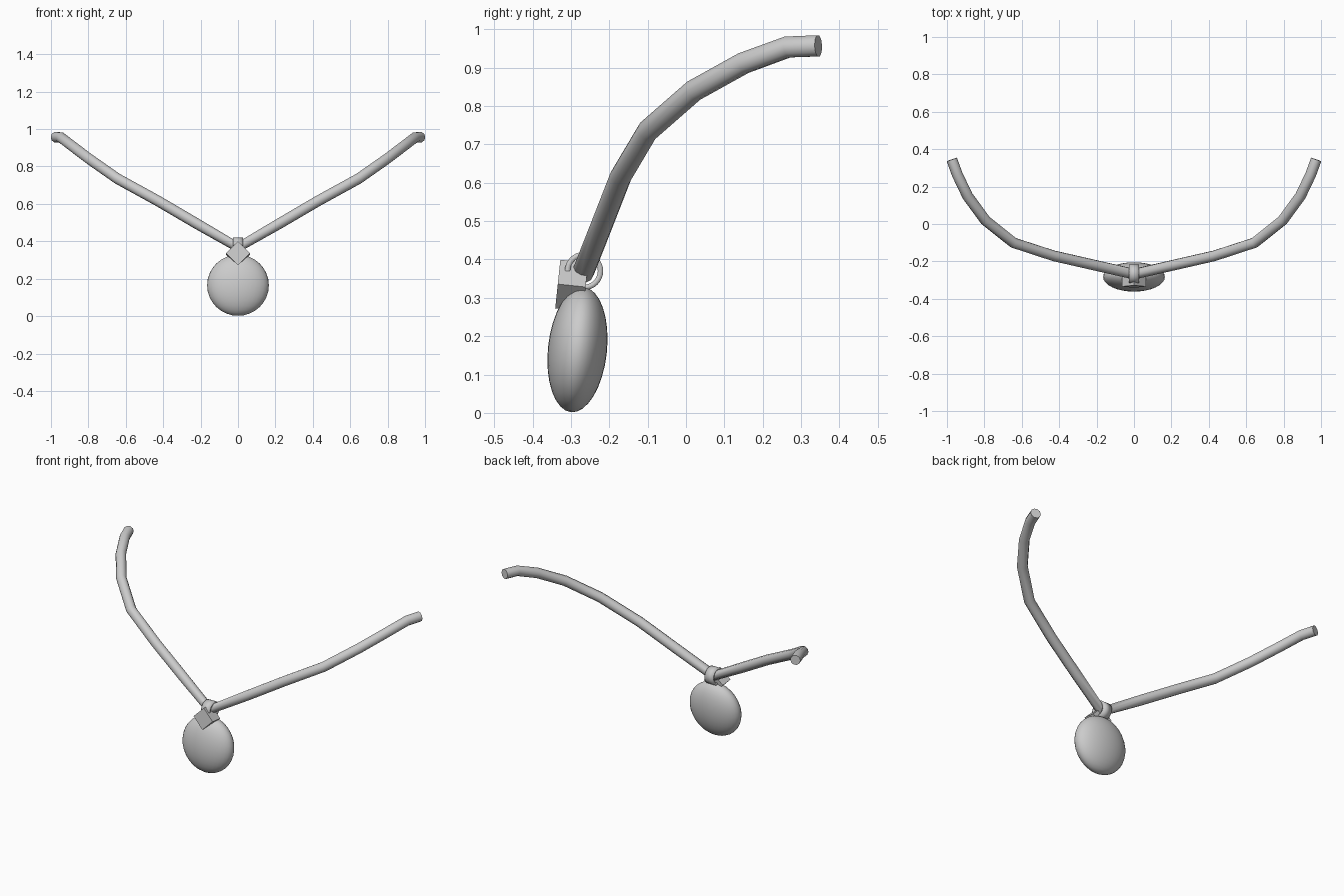
import bpy
from math import radians

if "Cube" in bpy.data.objects:
    bpy.data.objects.remove(bpy.data.objects["Cube"])

TILT = radians(-6)


def finish(ob, name, smooth=True):
    ob.name = name
    bpy.ops.object.select_all(action='DESELECT')
    ob.select_set(True)
    bpy.context.view_layer.objects.active = ob
    bpy.ops.object.transform_apply(location=False, rotation=True, scale=True)
    if smooth:
        bpy.ops.object.shade_smooth_by_angle(angle=radians(40))


# Cord: one half path, mirrored through the low point at the front
half = [(0.22, -0.218, 0.494), (0.43, -0.17, 0.617), (0.645, -0.10, 0.735),
        (0.795, 0.02, 0.84), (0.89, 0.15, 0.912), (0.945, 0.265, 0.954),
        (0.974, 0.345, 0.957)]
path = [(-x, y, z) for x, y, z in reversed(half)] + [(0, -0.268, 0.367)] + half
curve = bpy.data.curves.new("cord", 'CURVE')
curve.dimensions = '3D'
curve.bevel_depth = 0.029
curve.bevel_resolution = 3
curve.use_fill_caps = True
spline = curve.splines.new('POLY')
spline.points.add(len(path) - 1)
for point, co in zip(spline.points, path):
    point.co = (*co, 1)
cord = bpy.data.objects.new("cord", curve)
bpy.context.collection.objects.link(cord)
bpy.ops.object.select_all(action='DESELECT')
cord.select_set(True)
bpy.context.view_layer.objects.active = cord
bpy.ops.object.convert(target='MESH')
finish(bpy.context.object, "cord")

# Pendant: flattened ball leaning slightly back
bpy.ops.mesh.primitive_uv_sphere_add(segments=32, ring_count=16, radius=1,
                                     location=(0, -0.283, 0.165),
                                     rotation=(TILT, 0, 0))
pendant = bpy.context.object
pendant.scale = (0.165, 0.077, 0.164)
finish(pendant, "pendant")

# Bail ring: short open band around the cord
bpy.ops.mesh.primitive_cylinder_add(vertices=32, radius=0.05, depth=0.054,
                                    end_fill_type='NOTHING',
                                    location=(0, -0.266, 0.37),
                                    rotation=(0, radians(90), 0))
ring = bpy.context.object
finish(ring, "bail_ring")
solid = ring.modifiers.new("thickness", 'SOLIDIFY')
solid.thickness = 0.014
solid.offset = -1

# Diamond block in front of the ring
bpy.ops.mesh.primitive_cube_add(size=1)
block = bpy.context.object
block.scale = (0.09, 0.073, 0.09)
block.rotation_euler = (0, radians(45), 0)
finish(block, "diamond_block", smooth=False)
block.location = (0, -0.298, 0.332)
block.rotation_euler = (TILT, 0, 0)
finish(block, "diamond_block", smooth=False)
